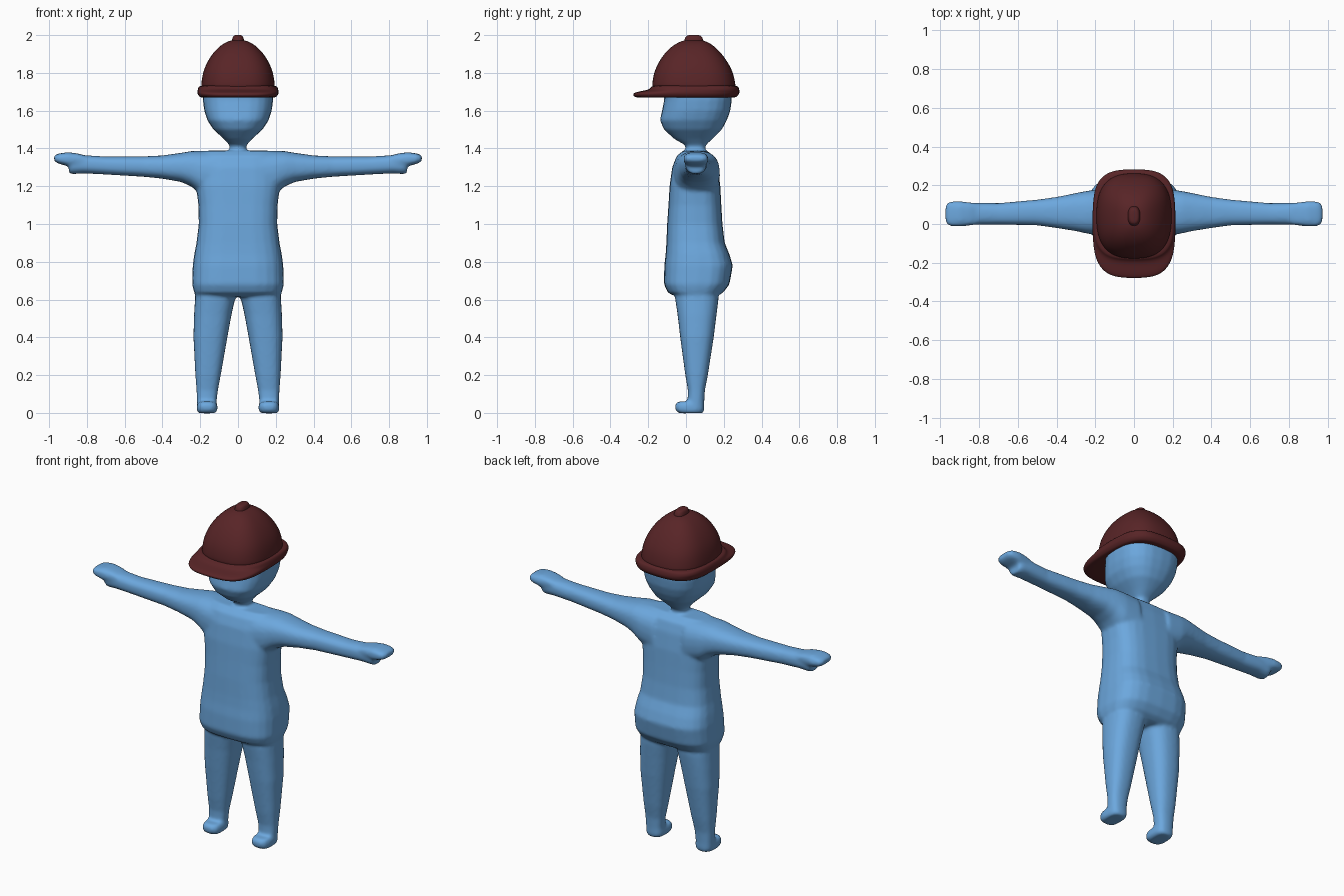
import bpy, math


def material(name, rgb):
    m = bpy.data.materials.new(name)
    m.diffuse_color = (*rgb, 1)
    return m


BLUE = material("sky_blue", (0.15, 0.39, 0.73))
RED = material("dark_maroon", (0.098, 0.018, 0.02))


def loft(name, stations, axis="z", power=2.5, sides=24, mat=BLUE):
    """Skin rounded sections; station = (position, u_min, u_max, v_min, v_max)."""
    verts, faces = [], []
    for t, u0, u1, v0, v1 in stations:
        for i in range(sides):
            a = 2 * math.pi * i / sides
            c, s = math.cos(a), math.sin(a)
            u = (u0 + u1) / 2 + (u1 - u0) / 2 * math.copysign(abs(c) ** (2 / power), c)
            v = (v0 + v1) / 2 + (v1 - v0) / 2 * math.copysign(abs(s) ** (2 / power), s)
            verts.append((u, v, t) if axis == "z" else (t, u, v))
    for r in range(len(stations) - 1):
        for i in range(sides):
            j = (i + 1) % sides
            faces.append((r * sides + i, r * sides + j, (r + 1) * sides + j, (r + 1) * sides + i))
    faces.append(tuple(reversed(range(sides))))
    faces.append(tuple(range(len(verts) - sides, len(verts))))
    mesh = bpy.data.meshes.new(name)
    mesh.from_pydata(verts, [], faces)
    mesh.materials.append(mat)
    mesh.shade_smooth()
    ob = bpy.data.objects.new(name, mesh)
    bpy.context.collection.objects.link(ob)
    return ob


def mirrored(ob):
    """Copy of a limb on the other side of the body."""
    other = ob.copy()
    other.data = ob.data.copy()
    for v in other.data.vertices:
        v.co.x *= -1
    other.data.flip_normals()
    bpy.context.collection.objects.link(other)
    return other


def symmetric(rows):
    """(z, half width, y_min, y_max) rows centred on x = 0."""
    return [(z, -w, w, y0, y1) for z, w, y0, y1 in rows]


# Torso with rounded seat and shoulders
torso = loft("body", symmetric([
    (0.615, 0.19, -0.05, 0.16), (0.635, 0.232, -0.095, 0.195),
    (0.68, 0.243, -0.117, 0.23), (0.78, 0.24, -0.115, 0.248),
    (0.84, 0.232, -0.108, 0.23), (0.9, 0.22, -0.104, 0.205),
    (1.0, 0.208, -0.1, 0.193), (1.1, 0.21, -0.093, 0.187),
    (1.2, 0.222, -0.087, 0.182), (1.3, 0.22, -0.073, 0.168),
    (1.36, 0.21, -0.05, 0.148), (1.388, 0.18, -0.015, 0.11)]), power=3)

# Head and narrow neck
head = loft("head", symmetric([
    (1.36, 0.06, -0.01, 0.11), (1.395, 0.043, 0.0, 0.1), (1.418, 0.045, -0.005, 0.105),
    (1.45, 0.075, -0.062, 0.14), (1.5, 0.13, -0.117, 0.19),
    (1.55, 0.163, -0.138, 0.217), (1.6, 0.179, -0.127, 0.235),
    (1.66, 0.187, -0.115, 0.243), (1.75, 0.185, -0.12, 0.24)]), power=2.6)

# Arm ending in a blunt palm, with a finger pad above it
arm = loft("arm", [
    (0.1, -0.07, 0.18, 1.12, 1.388), (0.2, -0.058, 0.178, 1.16, 1.388),
    (0.25, -0.048, 0.17, 1.2, 1.386), (0.3, -0.037, 0.16, 1.222, 1.377),
    (0.4, -0.021, 0.14, 1.24, 1.363), (0.5, -0.007, 0.126, 1.25, 1.358),
    (0.7, -0.003, 0.108, 1.262, 1.357), (0.82, -0.004, 0.11, 1.268, 1.365),
    (0.875, -0.003, 0.108, 1.264, 1.37), (0.895, 0.005, 0.1, 1.268, 1.365)], axis="x")
fingers = loft("fingers", [
    (0.8, 0.0, 0.105, 1.31, 1.36), (0.85, -0.008, 0.112, 1.307, 1.374),
    (0.9, -0.013, 0.118, 1.306, 1.38), (0.945, -0.012, 0.117, 1.318, 1.374),
    (0.968, -0.002, 0.107, 1.328, 1.366), (0.974, 0.015, 0.09, 1.338, 1.358)], axis="x", power=3)

# Tapered leg and small forward foot
leg = loft("leg", [
    (0.0, 0.125, 0.205, 0.01, 0.09), (0.012, 0.11, 0.216, 0.0, 0.097),
    (0.06, 0.113, 0.217, 0.008, 0.097), (0.12, 0.106, 0.22, 0.01, 0.1),
    (0.2, 0.091, 0.226, -0.004, 0.116), (0.4, 0.056, 0.236, -0.031, 0.147),
    (0.52, 0.034, 0.233, -0.045, 0.162), (0.6, 0.016, 0.228, -0.057, 0.172),
    (0.7, 0.0, 0.22, -0.06, 0.17)])
foot = loft("foot", [
    (-0.002, 0.122, 0.208, -0.035, 0.085), (0.012, 0.108, 0.218, -0.055, 0.097),
    (0.04, 0.108, 0.218, -0.059, 0.097), (0.06, 0.118, 0.21, -0.045, 0.09)], power=3)

# Fuse the body into one soft skin
limbs = [arm, fingers, leg, foot]
pieces = [head] + limbs + [mirrored(p) for p in limbs]
bpy.ops.object.select_all(action="DESELECT")
for p in pieces + [torso]:
    p.select_set(True)
bpy.context.view_layer.objects.active = torso
bpy.ops.object.join()
remesh = torso.modifiers.new("fuse", "REMESH")
remesh.mode = "VOXEL"
remesh.voxel_size = 0.009
remesh.use_smooth_shade = True
soften = torso.modifiers.new("soften", "SMOOTH")
soften.factor = 0.5
soften.iterations = 9

# Cap: crown, brim with front visor, and top button
crown = loft("cap_crown", symmetric([
    (1.69, 0.198, -0.18, 0.268), (1.74, 0.197, -0.182, 0.264),
    (1.8, 0.188, -0.172, 0.252), (1.85, 0.169, -0.15, 0.227),
    (1.9, 0.138, -0.118, 0.192), (1.94, 0.1, -0.078, 0.152),
    (1.965, 0.062, -0.035, 0.115), (1.975, 0.025, 0.0, 0.075)]), power=2.6, mat=RED)
brim = loft("cap_brim", symmetric([
    (1.668, 0.19, -0.255, 0.255), (1.672, 0.205, -0.275, 0.27),
    (1.688, 0.216, -0.286, 0.283), (1.7, 0.216, -0.265, 0.285),
    (1.709, 0.215, -0.2, 0.284), (1.725, 0.211, -0.185, 0.28),
    (1.738, 0.198, -0.175, 0.266)]), power=3.2, mat=RED)
button = loft("cap_button", symmetric([
    (1.955, 0.036, -0.015, 0.098), (1.98, 0.031, -0.008, 0.09),
    (1.996, 0.026, 0.0, 0.082), (2.001, 0.014, 0.015, 0.067)]), mat=RED)
for part in (crown, brim, button):
    sub = part.modifiers.new("round", "SUBSURF")
    sub.levels = sub.render_levels = 2
